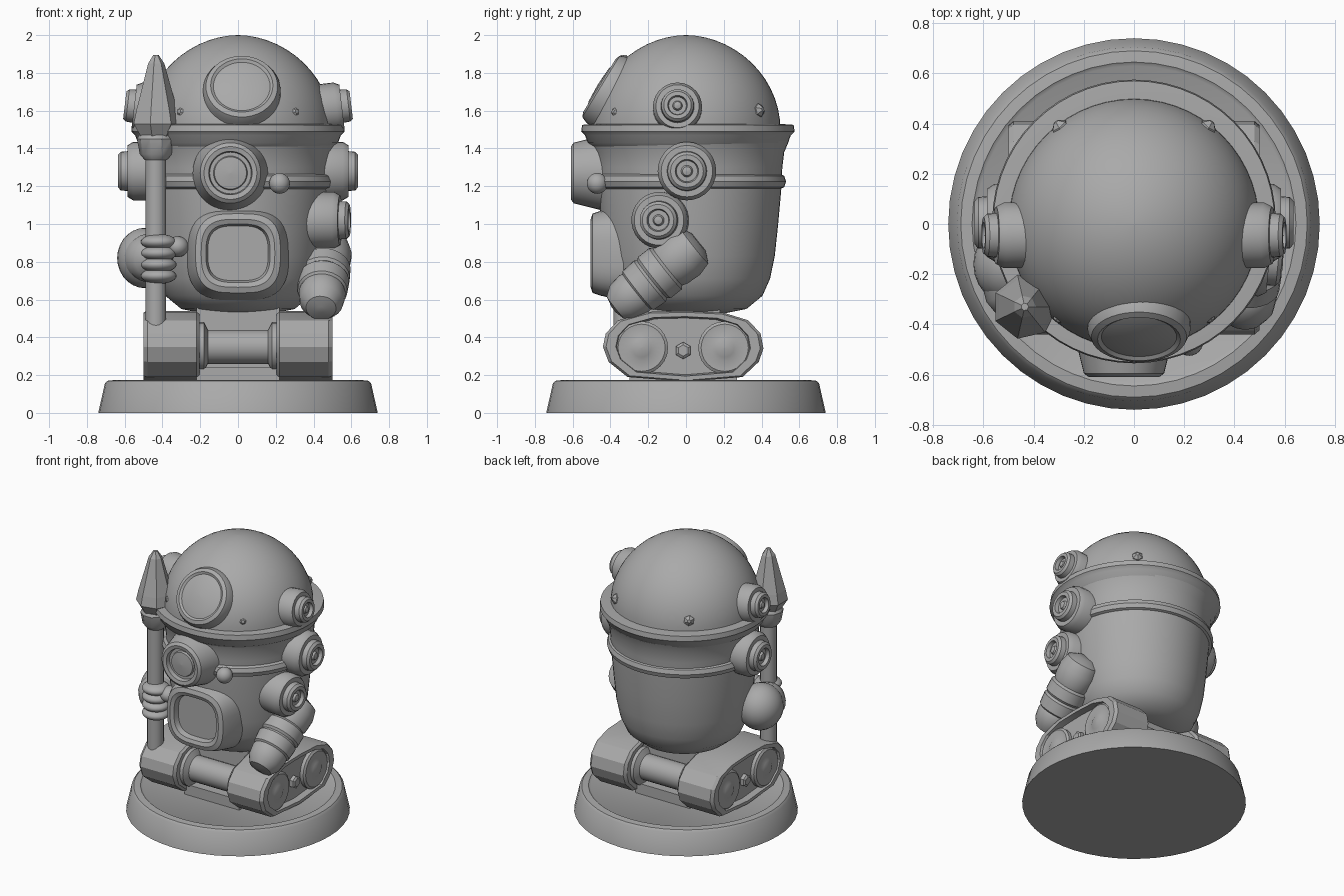
import bpy, bmesh, math
from mathutils import Vector

metal = bpy.data.materials.new("plain grey")
metal.diffuse_color = (0.4, 0.4, 0.4, 1)


def finish(name, bm, angle=35):
    bmesh.ops.recalc_face_normals(bm, faces=bm.faces)
    me = bpy.data.meshes.new(name)
    bm.to_mesh(me)
    bm.free()
    me.materials.append(metal)
    ob = bpy.data.objects.new(name, me)
    bpy.context.collection.objects.link(ob)
    bpy.ops.object.select_all(action='DESELECT')
    ob.select_set(True)
    bpy.context.view_layer.objects.active = ob
    if angle:
        bpy.ops.object.shade_smooth_by_angle(angle=math.radians(angle))
    return ob


def loft(name, rings, angle=35):
    """Skin a list of equal-length point rings and cap both ends."""
    bm = bmesh.new()
    vs = [[bm.verts.new(p) for p in ring] for ring in rings]
    n = len(vs[0])
    for a, b in zip(vs, vs[1:]):
        for i in range(n):
            bm.faces.new((a[i], a[(i + 1) % n], b[(i + 1) % n], b[i]))
    bm.faces.new(vs[0])
    bm.faces.new(vs[-1])
    return finish(name, bm, angle)


def lathe(name, profile, loc=(0, 0, 0), axis=(0, 0, 1), n=40, angle=35):
    """Revolve (radius, height) pairs around an axis through loc."""
    q = Vector((0, 0, 1)).rotation_difference(Vector(axis).normalized())
    rings = [[Vector(loc) + q @ Vector((max(r, 0.002) * math.cos(2 * math.pi * i / n),
                                        max(r, 0.002) * math.sin(2 * math.pi * i / n), h))
              for i in range(n)] for r, h in profile]
    return loft(name, rings, angle)


def ball(name, loc, size, axis=(0, 0, 1)):
    q = Vector((0, 0, 1)).rotation_difference(Vector(axis).normalized())
    bm = bmesh.new()
    bmesh.ops.create_uvsphere(bm, u_segments=24, v_segments=14, radius=1)
    for v in bm.verts:
        v.co = Vector(loc) + q @ Vector(a * b for a, b in zip(v.co, size))
    return finish(name, bm, 60)


def box(name, lo, hi):
    return loft(name, [[(lo[0], lo[1], z), (hi[0], lo[1], z), (hi[0], hi[1], z), (lo[0], hi[1], z)]
                       for z in (lo[2], hi[2])], 0)


# Round display base
lathe("base", [(0.74, 0), (0.705, 0.155), (0.69, 0.17), (0.645, 0.175), (0.63, 0.165)], n=48)

# Barrel body, belt and helmet
lathe("body", [(0.2, 0.53), (0.3, 0.55), (0.385, 0.62), (0.425, 0.71), (0.45, 0.83), (0.468, 1.0),
               (0.485, 1.19), (0.49, 1.3), (0.50, 1.38), (0.525, 1.44)], (0, 0.02, 0), n=56, angle=50)
lathe("belt", [(0.47, 1.18), (0.505, 1.195), (0.515, 1.225), (0.505, 1.255), (0.47, 1.27)], (0, 0.015, 0), n=56)
lathe("helmet_rim", [(0.49, 1.40), (0.53, 1.43), (0.545, 1.47), (0.565, 1.49), (0.56, 1.525), (0.49, 1.53)],
      (0, 0.01, 0), n=56)
dome = [(0.5 * math.cos(math.pi / 2 * t / 14) ** 1.05, 1.5 + 0.5 * math.sin(math.pi / 2 * t / 14))
        for t in range(15)]
lathe("helmet_dome", dome, n=56)

# Domed brow window and mouthpiece
lathe("brow_window", [(0.21, -0.13), (0.205, 0.0), (0.19, 0.035), (0.165, 0.045), (0.15, 0.035),
                      (0.1, 0.05), (0, 0.055)], (0.02, -0.42, 1.71), (0, -0.85, 0.52))
lathe("mouthpiece", [(0.20, 0), (0.18, 0.08), (0.16, 0.16), (0.14, 0.175), (0.115, 0.17), (0.11, 0.14),
                     (0.09, 0.14), (0.085, 0.155), (0, 0.165)], (-0.04, -0.435, 1.27), (0, -1, 0))
ball("belt_knob", (0.22, -0.47, 1.215), (0.055, 0.055, 0.055))

# Stepped round ports on the sides
port = [(1, -0.14), (1, 0.0), (0.88, 0.03), (0.68, 0.03), (0.66, 0.065), (0.56, 0.08),
        (0.40, 0.08), (0.36, 0.055), (0.2, 0.055), (0.15, 0.07), (0, 0.075)]
for s, side in ((-1, "left"), (1, "right")):
    for part, r, loc, tilt in (("helmet_port", 0.13, (0.52, -0.045, 1.62), 0.12),
                               ("ear_port", 0.155, (0.555, 0.005, 1.28), 0)):
        lathe(f"{side}_{part}", [(r * a, h) for a, h in port], (s * loc[0], loc[1], loc[2]), (s, 0, tilt), 28)
    for part, y, z in (("front_bolt", -0.36, 1.59), ("back_bolt", 0.38, 1.6)):
        x = s * 0.29
        lathe(f"{side}_{part}", [(0.04, -0.05), (0.036, 0.015), (0.012, 0.035)], (x, y, z), (x, y, 0.1), 6, 0)
lathe("right_shoulder_port", [(r * 0.15, h) for r, h in port], (0.51, -0.14, 1.02), (1, -0.1, 0), 28)


# Arched belly window with raised frame
def arch(a, b, y, n=40):
    pts = []
    for i in range(n):
        c, s = math.cos(2 * math.pi * i / n), math.sin(2 * math.pi * i / n)
        pts.append((a * math.copysign(abs(c) ** 0.6, c), y, 0.845 + b * math.copysign(abs(s) ** 0.7, s)))
    return pts


loft("belly_window", [arch(0.27, 0.25, -0.33), arch(0.245, 0.225, -0.45), arch(0.225, 0.21, -0.495),
                      arch(0.195, 0.18, -0.505), arch(0.17, 0.155, -0.495), arch(0.16, 0.145, -0.458)])

# Right arm: upper arm, ribbed sleeve and fist
lathe("right_arm", [(0.06, -0.15), (0.12, -0.12), (0.14, -0.05), (0.135, 0.03), (0.125, 0.06), (0.14, 0.075),
                    (0.14, 0.15), (0.128, 0.165), (0.138, 0.18), (0.132, 0.26), (0.12, 0.27), (0.125, 0.29),
                    (0.115, 0.36), (0.08, 0.41), (0.02, 0.425)],
      (0.46, -0.05, 0.81), (-0.05, -0.78, -0.62), 24)

# Left arm, hand and fingers wrapped round the spear
ball("left_arm", (-0.49, -0.16, 0.82), (0.15, 0.16, 0.16))
lathe("left_sleeve", [(0.12, 0), (0.13, 0.09), (0.11, 0.15), (0.06, 0.19)],
      (-0.5, -0.18, 0.82), (0.35, -0.9, 0), 24)
for i in range(4):
    ball(f"finger_{i + 1}", (-0.42, -0.345, 0.725 + 0.06 * i), (0.095, 0.09, 0.042))
ball("thumb", (-0.32, -0.33, 0.88), (0.06, 0.07, 0.055))

# Spear
at = (-0.435, -0.33, 0)
lathe("spear_shaft", [(0.055, 0.42), (0.055, 1.4)], at, n=20)
lathe("spear_collar", [(0.06, 1.34), (0.085, 1.37), (0.1, 1.45), (0.09, 1.47)], at, n=10)
lathe("spear_head", [(0.08, 1.45), (0.13, 1.53), (0.115, 1.6), (0.045, 1.85), (0.015, 1.895)], at, n=7, angle=0)

# Tank undercarriage
track = [(-0.44, 0.35), (-0.425, 0.42), (-0.36, 0.49), (-0.2, 0.535), (0, 0.54), (0.2, 0.53), (0.33, 0.49),
         (0.395, 0.42), (0.41, 0.34), (0.385, 0.27), (0.3, 0.19), (0, 0.165), (-0.31, 0.19), (-0.41, 0.27)]


def track_ring(x, k):
    return [(x, -0.015 + (y + 0.015) * k, 0.35 + (z - 0.35) * k) for y, z in track]


for s, side in ((-1, "left"), (1, "right")):
    loft(f"{side}_track", [track_ring(s * x, k) for x, k in (
        (0.235, 0.8), (0.205, 0.84), (0.205, 0.95), (0.22, 1), (0.48, 1), (0.5, 0.96), (0.5, 0.84), (0.455, 0.8))], 25)
    for y, end in ((-0.235, "front"), (0.205, "back")):
        lathe(f"{side}_{end}_wheel", [(0.14, 0), (0.14, 0.05), (0.125, 0.06), (0.07, 0.055),
                                      (0.05, 0.065), (0, 0.07)], (s * 0.43, y, 0.345), (s, 0, 0), 24)
    lathe(f"{side}_hub", [(0.045, 0), (0.045, 0.05), (0.03, 0.06)], (s * 0.43, -0.015, 0.33), (s, 0, 0), 6, 0)
for y, end in ((-0.25, "front"), (0.22, "back")):
    lathe(f"{end}_axle", [(0.13, -0.21), (0.13, -0.18), (0.09, -0.16), (0.09, 0.16), (0.13, 0.18), (0.13, 0.21)],
          (0, y, 0.35), (1, 0, 0), 24)
box("chassis", (-0.22, -0.2, 0.16), (0.22, 0.18, 0.57))
box("chassis_floor", (-0.22, -0.3, 0.15), (0.22, 0.27, 0.24))
